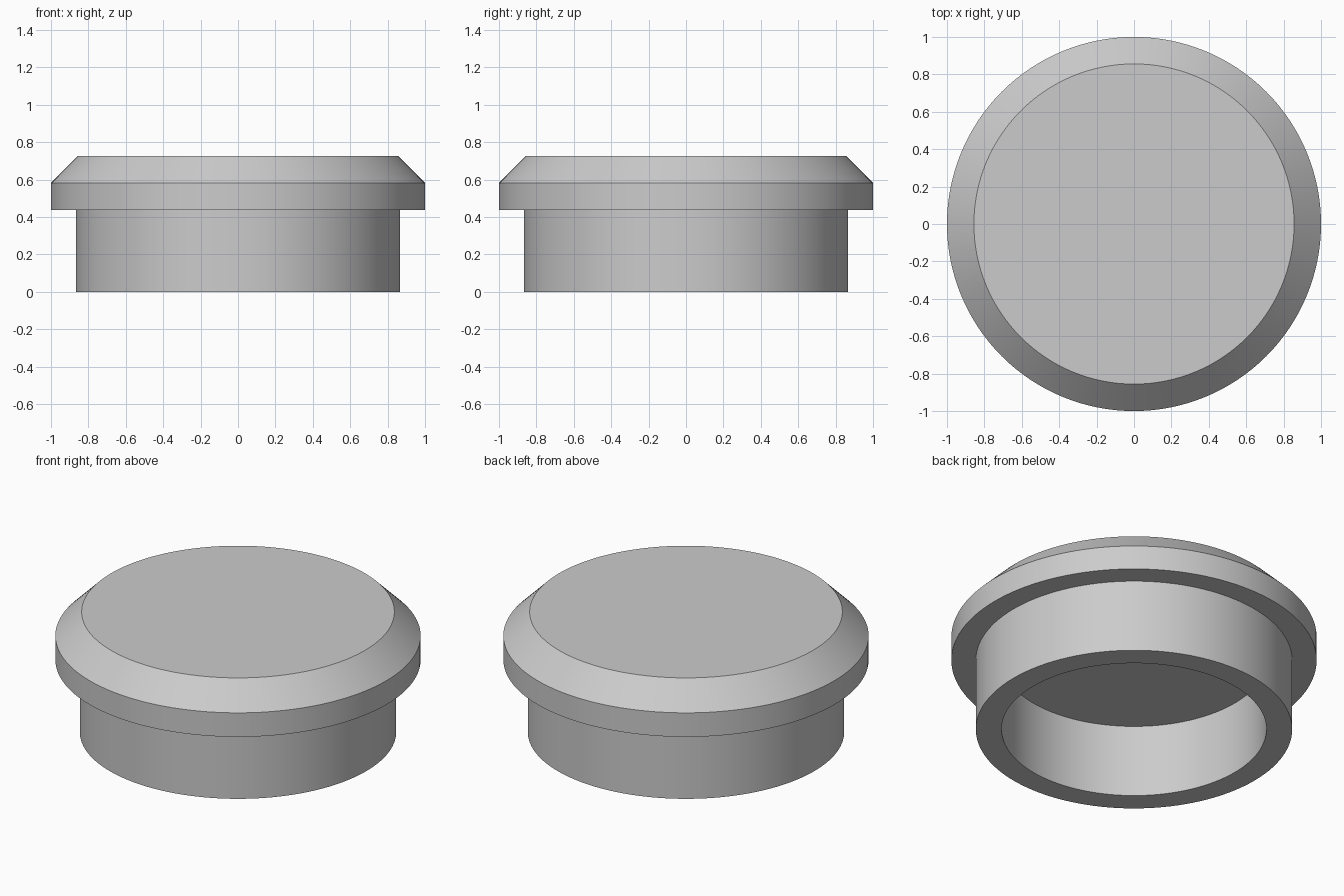
import bpy
import bmesh
import math

cube = bpy.data.objects.get("Cube")
if cube:
    bpy.data.objects.remove(cube, do_unlink=True)

SEGMENTS = 128

# Plain grey material
grey = bpy.data.materials.new("light grey")
grey.use_nodes = True
colour = (0.6, 0.6, 0.6, 1)
grey.diffuse_color = colour
grey.node_tree.nodes["Principled BSDF"].inputs["Base Color"].default_value = colour


def lathe(name, profile, material):
    """Revolve an (r, z) profile around z; ends on the axis close the solid."""
    bm = bmesh.new()
    verts = [bm.verts.new((r, 0, z)) for r, z in profile]
    edges = [bm.edges.new(pair) for pair in zip(verts, verts[1:])]
    bmesh.ops.spin(bm, geom=verts + edges, cent=(0, 0, 0), axis=(0, 0, 1),
                   angle=math.tau, steps=SEGMENTS, use_merge=True)
    bmesh.ops.remove_doubles(bm, verts=bm.verts, dist=1e-5)
    bmesh.ops.recalc_face_normals(bm, faces=bm.faces)
    mesh = bpy.data.meshes.new(name)
    bm.to_mesh(mesh)
    bm.free()
    mesh.materials.append(material)
    obj = bpy.data.objects.new(name, mesh)
    bpy.context.collection.objects.link(obj)
    bpy.ops.object.select_all(action="DESELECT")
    obj.select_set(True)
    bpy.context.view_layer.objects.active = obj
    bpy.ops.object.shade_smooth_by_angle(angle=math.radians(30))
    return obj


# Plug cap: hollow sleeve below, wide chamfered head above
cap_profile = [
    (0, 0.437), (0.725, 0.437),      # cavity ceiling
    (0.725, 0), (0.866, 0),          # sleeve wall and rim
    (0.866, 0.437), (1, 0.437),      # flange underside
    (1, 0.582), (0.856, 0.726),      # flange side and chamfer
    (0, 0.726),                      # flat top
]
lathe("plug_cap", cap_profile, grey)
